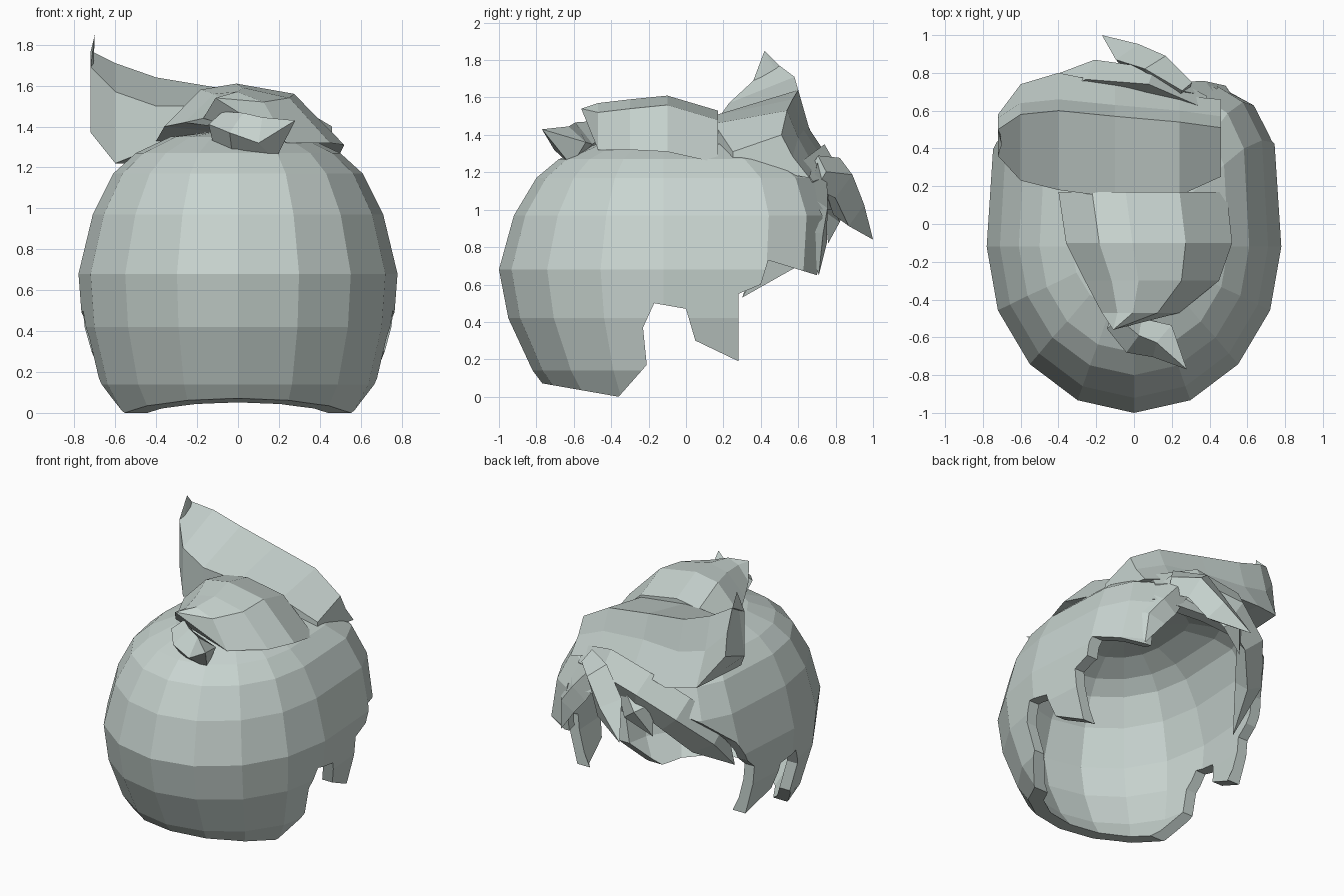
import bpy, bmesh, math
from mathutils import Vector

cube = bpy.data.objects.get("Cube")
if cube:
    bpy.data.objects.remove(cube, do_unlink=True)

# One pale hair colour
hair = bpy.data.materials.new("pale_grey_green")
hair.use_nodes = True
COLOUR = (0.58, 0.66, 0.63, 1)
hair.diffuse_color = COLOUR
hair.node_tree.nodes["Principled BSDF"].inputs["Base Color"].default_value = COLOUR


def loft(name, rings, cap=True):
    """Skin a list of rings; a ring holding one point becomes a tip."""
    count = max(len(ring) for ring in rings)
    bm = bmesh.new()
    rows = []
    for ring in rings:
        points = ring if len(ring) == count else ring * count
        rows.append([bm.verts.new(point) for point in points])
    for lower, upper in zip(rows, rows[1:]):
        for i in range(count):
            j = (i + 1) % count
            bm.faces.new((lower[i], lower[j], upper[j], upper[i]))
    if cap:
        bm.faces.new(rows[0])
        bm.faces.new(rows[-1])
    bmesh.ops.remove_doubles(bm, verts=bm.verts, dist=0.001)
    bmesh.ops.recalc_face_normals(bm, faces=bm.faces)
    mesh = bpy.data.meshes.new(name)
    bm.to_mesh(mesh)
    bm.free()
    mesh.materials.append(hair)
    obj = bpy.data.objects.new(name, mesh)
    bpy.context.collection.objects.link(obj)
    return obj


def strand(name, width, depth, path):
    """Pointed lock with a diamond section, thin at the root, along a path."""
    points = [Vector(point) for point in path]
    rings = []
    for i, point in enumerate(points[:-1]):
        along = (points[i + 1] - points[max(i - 1, 0)]).normalized()
        out = Vector((point.x, point.y, 0))
        out = (out - along * out.dot(along)).normalized()
        side = along.cross(out)
        size = 1 if i else 0.7
        out, side = out * depth * size, side * width * size
        rings.append([point + side, point + out, point - side, point - out])
    return loft(name, rings + [[points[-1]]])


# Rounded shell: round behind, boxier towards the face
def shell_ring(z, half_width, back, front):
    middle = -0.12
    ring = []
    for i in range(16):
        angle = math.tau * i / 16
        across, ahead = math.sin(angle), -math.cos(angle)
        if ahead < 0.01:
            x, y = across, middle + (middle - back) * ahead
        else:
            x = math.copysign(abs(across) ** 0.6, across)
            y = middle + (front - middle) * math.sqrt(ahead)
        ring.append(Vector((half_width * x, y, z)))
    return ring


profile = [(-0.1, 0.55, -0.64, 0.4), (0.14, 0.69, -0.82, 0.5),
           (0.42, 0.76, -0.95, 0.65), (0.68, 0.78, -1, 0.77),
           (0.97, 0.71, -0.92, 0.79), (1.17, 0.61, -0.8, 0.72),
           (1.27, 0.5, -0.68, 0.58), (1.35, 0.33, -0.48, 0.35)]
crown = [Vector((0, -0.1, 1.39))]
shell = loft("hair_shell", [shell_ring(*row) for row in profile] + [crown], cap=False)
solid = shell.modifiers.new("thickness", "SOLIDIFY")
solid.thickness = 0.08
solid.offset = -1

# Hairline cut-outs: side outlines in (y, z), pushed through x
hem = [(-1.3, -0.5), (-1.3, 0.16), (-0.76, 0.07), (-0.36, 0)]
ear = [(-0.21, 0.17), (-0.23, 0.37), (-0.17, 0.5), (0, 0.47),
       (0.05, 0.3), (0.28, 0.19), (0.28, 0.55)]
long_side = [(0.4, 0.6), (0.44, 0.73), (0.7, 0.65), (0.76, 1)]
short_side = [(0.36, 0.62), (0.45, 0.78), (0.7, 1)]
end = [(1.3, 1), (1.3, -0.5)]
cutters = []
for name, start, stop, outline in (
        ("left_cut", 0.43, 1.3, hem + ear + long_side + end),
        ("right_cut", -1.3, -0.43, hem + ear + short_side + end),
        ("middle_cut", -0.44, 0.44, hem + [(0, 0), (0.1, 1)] + end)):
    cutter = loft(name, [[Vector((x, y, z)) for y, z in outline] for x in (start, stop)])
    cutter.hide_render = True
    cut = shell.modifiers.new(name, "BOOLEAN")
    cut.operation = "DIFFERENCE"
    cut.solver = "EXACT"
    cut.object = cutter
    cutters.append(cutter)
bpy.context.view_layer.update()
depsgraph = bpy.context.evaluated_depsgraph_get()
cut_mesh = bpy.data.meshes.new_from_object(shell.evaluated_get(depsgraph))
shell.modifiers.clear()
shell.data = cut_mesh
for cutter in cutters:
    bpy.data.objects.remove(cutter, do_unlink=True)


# Swept horn: upright front, shallow top, hollow back wall
def horn_section(x, front, foot, rim, ridge, top, back, heel):
    wall = (x, ridge + 0.06, (top + heel) / 2)
    return [(x, front, foot), (x, front, rim), (x, ridge, top), wall, (x, back, heel)]


loft("horn_tuft", [
    horn_section(0.46, 0.25, 1.24, 1.31, 0.51, 1.4, 0.66, 1.17),
    horn_section(0.24, 0.15, 1.32, 1.46, 0.54, 1.53, 0.68, 1.24),
    horn_section(-0.1, 0.14, 1.34, 1.5, 0.57, 1.59, 0.74, 1.26),
    horn_section(-0.4, 0.18, 1.3, 1.5, 0.6, 1.64, 0.8, 1.22),
    horn_section(-0.6, 0.23, 1.22, 1.57, 0.58, 1.71, 0.74, 1.25),
    horn_section(-0.72, 0.36, 1.37, 1.69, 0.5, 1.77, 0.58, 1.45),
    [(-0.7, 0.42, 1.85)]])


# Crown tuft: left flap, three crests, low right edge
def crown_section(y, left, right, flap, top, edge):
    width = right - left
    crests = [(left + width * share, y, top - drop)
              for share, drop in ((0.2, 0.03), (0.4, 0), (0.72, 0.05))]
    return [(left, y, flap), *crests, (right, y, edge)]


loft("crown_tuft", [
    crown_section(0.17, -0.4, 0.49, 1.33, 1.53, 1.25),
    crown_section(-0.1, -0.36, 0.52, 1.4, 1.61, 1.31),
    crown_section(-0.3, -0.26, 0.45, 1.42, 1.59, 1.32),
    crown_section(-0.47, -0.17, 0.24, 1.44, 1.57, 1.32),
    [(-0.11, -0.56, 1.54)]])

# Curled tip ahead of the crown tuft
strand("crown_curl", 0.11, 0.1, [
    (-0.1, -0.5, 1.4), (0, -0.59, 1.36), (0.15, -0.62, 1.34), (0.28, -0.77, 1.43)])

# Fringe locks over the face opening
strand("fringe_sweep", 0.15, 0.09, [
    (0.36, 0.62, 1.15), (0.08, 0.74, 1.2), (-0.2, 0.78, 1.14),
    (-0.41, 0.7, 1), (-0.55, 0.52, 0.8), (-0.6, 0.3, 0.53)])
strand("fringe_curl", 0.13, 0.09, [
    (0.27, 0.7, 1.2), (0.13, 0.81, 1.17), (0, 0.87, 1), (-0.17, 1, 0.84)])
strand("fringe_lobe", 0.12, 0.06, [(0, 0.72, 1.2), (-0.18, 0.8, 1), (-0.27, 0.76, 0.82)])
strand("temple_lock", 0.12, 0.05, [
    (0.2, 0.72, 1.2), (0.36, 0.71, 1), (0.46, 0.69, 0.86), (0.5, 0.71, 0.65)])
